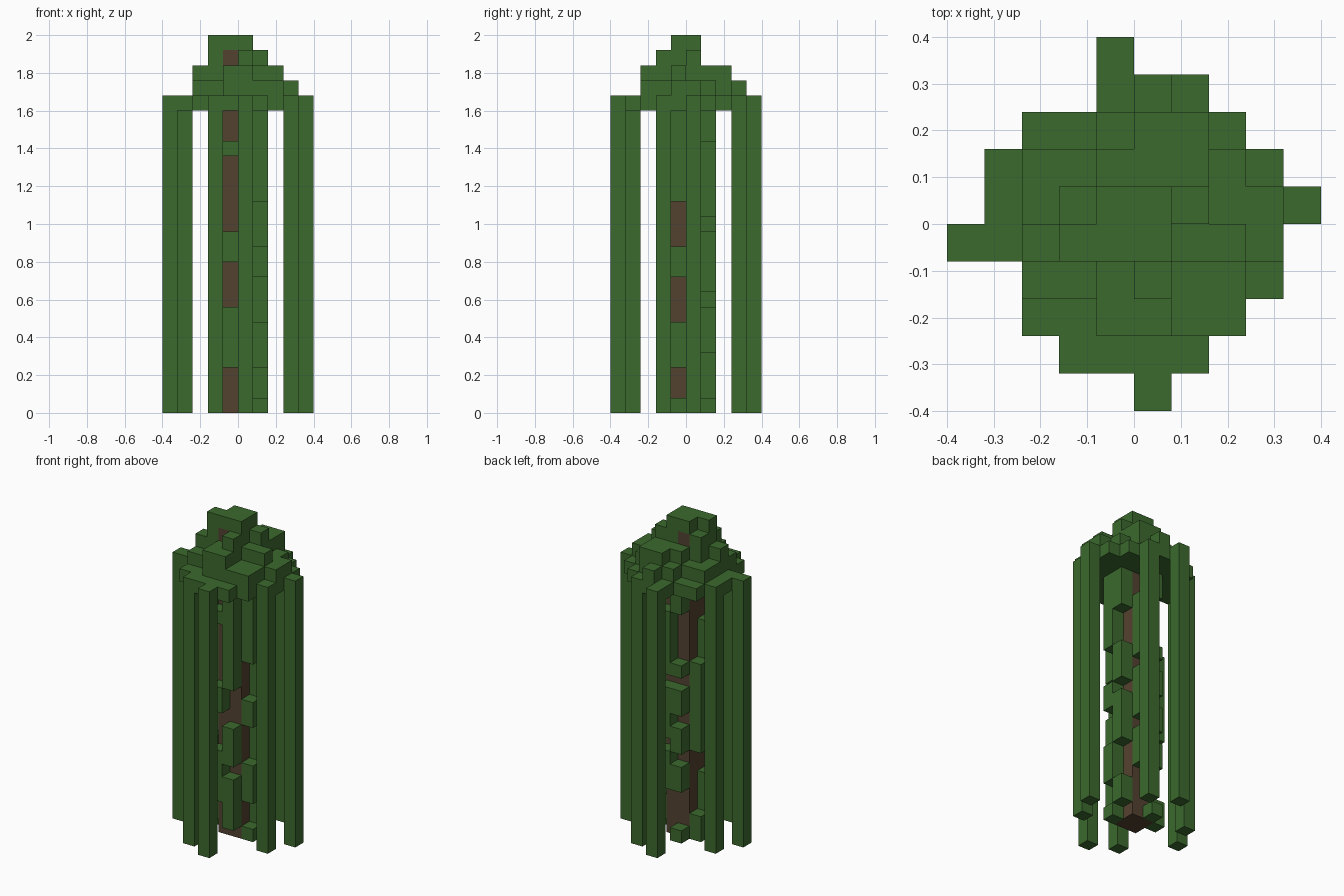
import bpy
import bmesh
import math
from mathutils import Vector

old_cube = bpy.data.objects.get("Cube")
if old_cube:
    bpy.data.objects.remove(old_cube, do_unlink=True)

UNIT = 0.08


def make_material(name, colour):
    material = bpy.data.materials.new(name)
    material.use_nodes = True
    material.diffuse_color = colour
    material.node_tree.nodes["Principled BSDF"].inputs["Base Color"].default_value = colour
    return material


leaf_green = make_material("leaf green", (0.045, 0.144, 0.027, 1))
bark_brown = make_material("bark brown", (0.088, 0.054, 0.03, 1))


def block(xs, ys, zs):
    """All grid cells in three inclusive ranges."""
    spans = [range(low, high + 1) for low, high in (xs, ys, zs)]
    return {(x, y, z) for x in spans[0] for y in spans[1] for z in spans[2]}


def column(x, y, low, high):
    return block((x, x), (y, y), (low, high))


def layer(level, first_row, rows):
    """One horizontal slab; each row gives its first and last x cell."""
    cells = set()
    for step, (low, high) in enumerate(rows):
        y = first_row - step
        cells |= block((low, high), (y, y), (level, level))
    return cells


def turns(x, y):
    """The four quarter-turn copies of a cell about the vertical axis."""
    for _ in range(4):
        yield x, y
        x, y = -1 - y, x


def build(name, cells, occupied, material):
    """Mesh the exposed faces of a set of grid cells and merge flat areas."""
    bm = bmesh.new()
    for cell in cells:
        for axis in range(3):
            for side in (0, 1):
                neighbour = list(cell)
                neighbour[axis] += 2 * side - 1
                if tuple(neighbour) in occupied:
                    continue
                u, v = (axis + 1) % 3, (axis + 2) % 3
                corners = []
                for du, dv in ((0, 0), (1, 0), (1, 1), (0, 1)):
                    corner = Vector(cell)
                    corner[axis] += side
                    corner[u] += du
                    corner[v] += dv
                    corners.append(bm.verts.new(corner * UNIT))
                bm.faces.new(corners if side else corners[::-1])
    bmesh.ops.remove_doubles(bm, verts=bm.verts[:], dist=UNIT / 100)
    bmesh.ops.dissolve_limit(bm, angle_limit=math.radians(1),
                             verts=bm.verts[:], edges=bm.edges[:])
    mesh = bpy.data.meshes.new(name)
    bm.to_mesh(mesh)
    bm.free()
    mesh.materials.append(material)
    obj = bpy.data.objects.new(name, mesh)
    bpy.context.scene.collection.objects.link(obj)


parts = {}

# Trunk: a two by two pillar whose tip reaches into the crown
trunk = block((-1, 0), (-1, 0), (0, 22)) | block((-1, -1), (-1, 0), (23, 23))

# Crown: stacked leaf layers, rows listed from back to front
crown = layer(20, 4, [(-1, -1), (-1, 1), (-3, 2), (-4, 3), (-4, 4),
                      (-5, 3), (-3, 3), (-3, 2), (-2, 1), (0, 0)])
crown |= layer(21, 3, [(0, 0), (-1, 1), (-3, 2), (-3, 3), (-3, 3), (-3, 2), (-1, 2)])
crown |= layer(22, 2, [(0, 1), (-1, 1), (-2, 1), (-3, 2), (-1, 0), (-1, 0)])
crown |= layer(23, 0, [(-2, 1), (-2, 0), (0, 0)])
crown |= layer(24, 0, [(-1, 0), (-2, 0)])
parts["crown"] = crown - trunk

# Hanging vines: two rings of four, turned around the trunk
for ring, start in (("outer", (4, 0)), ("inner", (3, -2))):
    for number, (x, y) in enumerate(turns(*start), 1):
        parts[f"{ring}_vine_{number}"] = column(x, y, 0, 19)

# Climbing ivy: broken strips of leaves on the trunk sides
ivy = {
    "front_left_ivy": (0, -2, [(1, 4), (6, 8), (12, 19)]),
    "front_right_ivy": (-1, -2, [(3, 6), (10, 11), (17, 17)]),
    "left_front_ivy": (1, -1, [(0, 0), (3, 5), (9, 10), (14, 19)]),
    "left_back_ivy": (1, 0, [(1, 2), (6, 9), (11, 13), (17, 19)]),
    "back_left_ivy": (0, 1, [(4, 6), (8, 11), (13, 17)]),
    "back_right_ivy": (-1, 1, [(0, 0), (4, 5), (7, 8), (10, 11), (13, 13), (18, 19)]),
    "right_back_ivy": (-2, 0, [(0, 1), (7, 13)]),
    "right_front_ivy": (-2, -1, [(1, 4), (8, 16)]),
}
for name, (x, y, strips) in ivy.items():
    parts[name] = set().union(*(column(x, y, low, high) for low, high in strips))

occupied = trunk.union(*parts.values())
build("trunk", trunk, occupied, bark_brown)
for name, cells in parts.items():
    build(name, cells, occupied, leaf_green)
